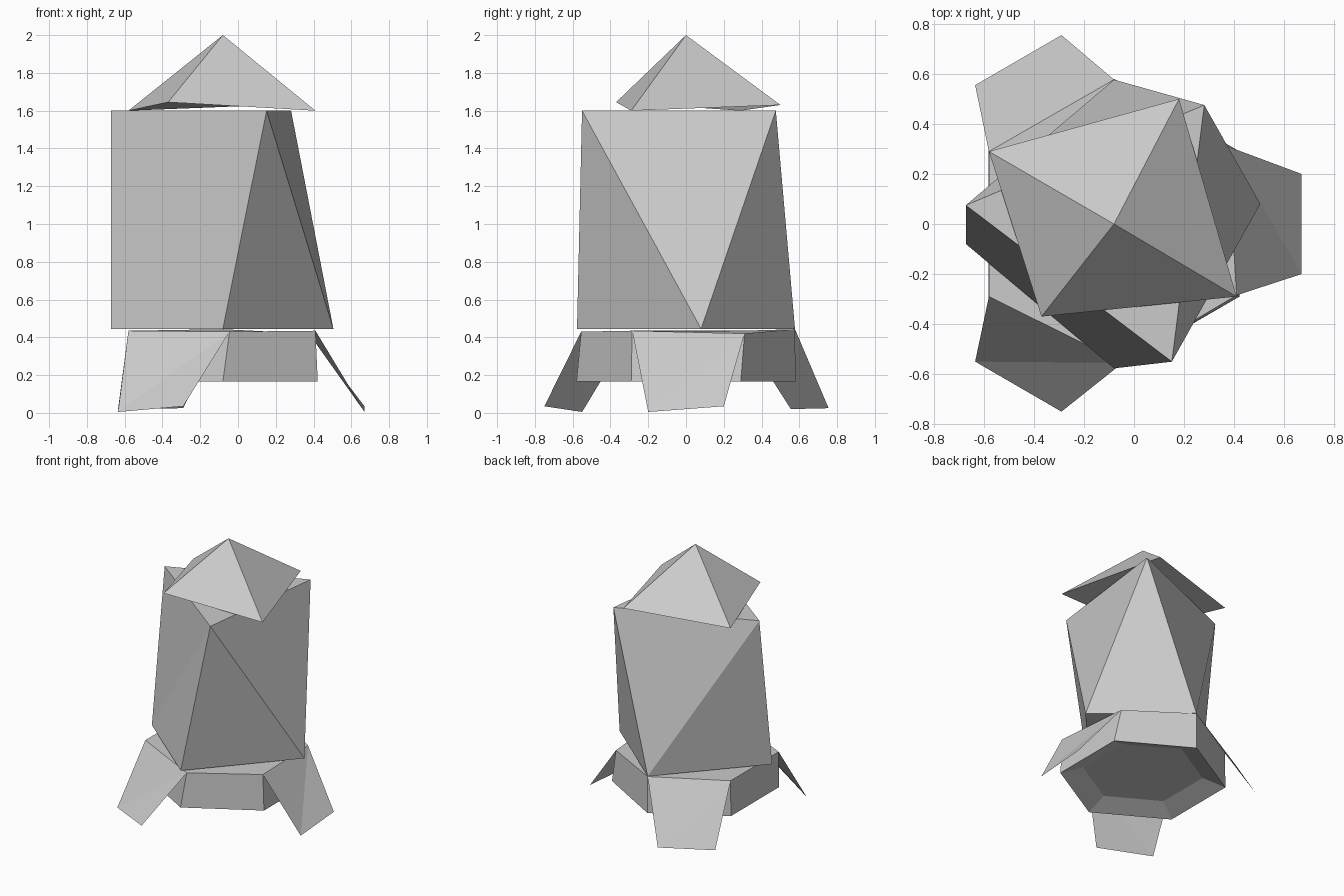
import bpy
import bmesh
from math import cos, sin, radians

default_cube = bpy.data.objects.get("Cube")
if default_cube:
    bpy.data.objects.remove(default_cube, do_unlink=True)

AXIS_X = -0.08  # the hull axis sits slightly off centre


def make_material(name, colour):
    material = bpy.data.materials.new(name)
    material.use_nodes = True
    material.diffuse_color = colour
    material.node_tree.nodes["Principled BSDF"].inputs["Base Color"].default_value = colour
    return material


grey = make_material("plain grey", (0.6, 0.6, 0.6, 1.0))


def polygon_ring(sides, radius, start_angle, height):
    """Points of a regular polygon around the hull axis."""
    points = []
    for index in range(sides):
        angle = radians(start_angle + index * 360 / sides)
        points.append((AXIS_X + radius * cos(angle), radius * sin(angle), height))
    return points


def build_part(name, points, faces, closed=True):
    """Make one flat-shaded object from corner points and faces."""
    bm = bmesh.new()
    corners = [bm.verts.new(point) for point in points]
    for face in faces:
        bm.faces.new([corners[index] for index in face])
    if closed:
        bmesh.ops.recalc_face_normals(bm, faces=bm.faces)
    mesh = bpy.data.meshes.new(name)
    bm.to_mesh(mesh)
    bm.free()
    mesh.materials.append(grey)
    part = bpy.data.objects.new(name, mesh)
    bpy.context.scene.collection.objects.link(part)
    return part


def band(first, second, sides):
    """Quads joining two rings that start at the given point indices."""
    quads = []
    for index in range(sides):
        following = (index + 1) % sides
        quads.append((first + index, first + following,
                      second + following, second + index))
    return quads


# Nose cone: a four-sided pyramid with an uneven rim
nose_rim = [(0.41, -0.29, 1.6), (0.18, 0.5, 1.63),
            (-0.58, 0.29, 1.6), (-0.37, -0.37, 1.645)]
nose_tip = (AXIS_X, 0, 2)
nose_faces = [(index, (index + 1) % 4, 4) for index in range(4)]
build_part("nose_cone", nose_rim + [nose_tip], nose_faces + [(3, 2, 1, 0)])

# Hull: a triangular top joined by long triangles to a four-cornered bottom
hull_top = polygon_ring(3, 0.597, 52.8, 1.6)
hull_bottom = [(x, y, 0.445) for x, y in
               ((0.505, 0.08), (AXIS_X, 0.577), (-0.672, -0.08), (AXIS_X, -0.577))]
hull_faces = [(0, 1, 2), (6, 5, 4, 3),
              (2, 3, 0), (3, 4, 0), (0, 4, 1), (1, 4, 5),
              (1, 5, 2), (5, 6, 2), (6, 3, 2)]
build_part("hull", hull_top + hull_bottom, hull_faces)

# Engine base: a short six-sided drum with a shallow recess underneath
drum_top = [(0.41, -0.285, 0.435), (0.375, 0.31, 0.42), (AXIS_X, 0.577, 0.443),
            (-0.58, 0.29, 0.435), (-0.58, -0.29, 0.435), (-0.045, -0.555, 0.43)]
drum_bottom = polygon_ring(6, 0.58, -30, 0.165)
drum_recess = polygon_ring(6, 0.42, -30, 0.225)
drum_faces = [tuple(range(6)), tuple(range(17, 11, -1))]
drum_faces += band(0, 6, 6) + band(6, 12, 6)
build_part("engine_base", drum_top + drum_bottom + drum_recess, drum_faces)

# Legs: thin flaps hanging outward from every other edge of the drum top
leg_toes = {
    "left_leg": ((0.67, 0.2, 0.035), (0.67, -0.2, 0.005)),
    "back_leg": ((-0.635, 0.555, 0.02), (-0.29, 0.755, 0.025)),
    "front_leg": ((-0.29, -0.75, 0.035), (-0.635, -0.55, 0.005)),
}
for index, (name, toes) in enumerate(leg_toes.items()):
    hinge = drum_top[2 * index:2 * index + 2]
    build_part(name, [hinge[1], hinge[0], toes[1], toes[0]],
               [(0, 1, 2), (0, 2, 3)], closed=False)
